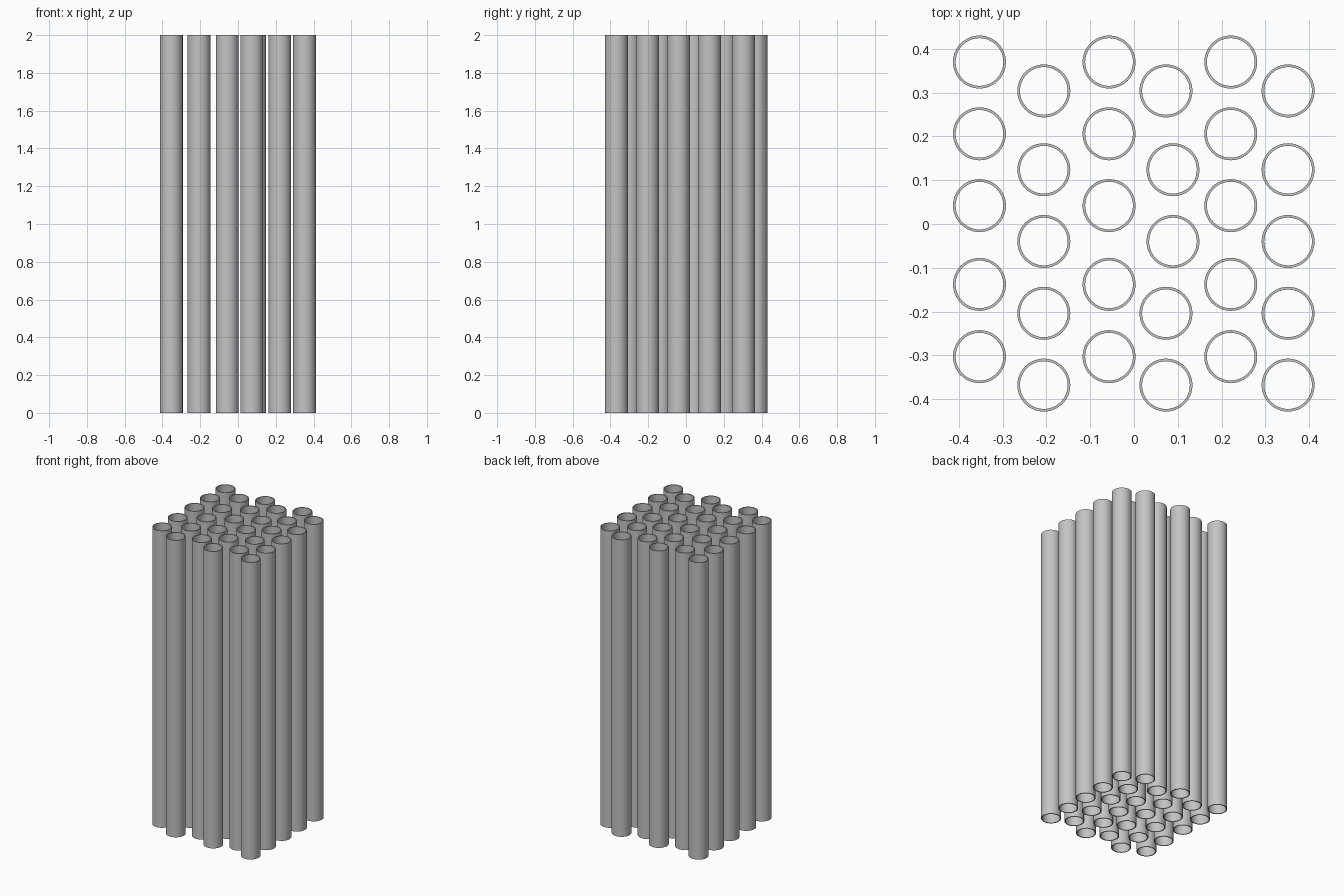
import bpy
import bmesh
import math

OUTER, INNER, HEIGHT, SIDES = 0.0605, 0.0545, 2.0, 48

cube = bpy.data.objects.get("Cube")
if cube:
    bpy.data.objects.remove(cube, do_unlink=True)

# One plain grey for every tube
grey = bpy.data.materials.new("plain grey")
grey.use_nodes = True
colour = (0.55, 0.55, 0.55, 1.0)
grey.diffuse_color = colour
grey.node_tree.nodes["Principled BSDF"].inputs["Base Color"].default_value = colour


def tube_mesh():
    """Open hollow tube: a ring profile swept around the z axis."""
    bm = bmesh.new()
    profile = [(OUTER, 0), (OUTER, HEIGHT), (INNER, HEIGHT), (INNER, 0)]
    verts = [bm.verts.new((r, 0, z)) for r, z in profile]
    edges = [bm.edges.new((verts[i], verts[(i + 1) % 4])) for i in range(4)]
    bmesh.ops.spin(bm, geom=verts + edges, cent=(0, 0, 0), axis=(0, 0, 1),
                   angle=math.tau, steps=SIDES, use_merge=True)
    bmesh.ops.remove_doubles(bm, verts=bm.verts, dist=0.0001)
    bmesh.ops.recalc_face_normals(bm, faces=bm.faces)
    # Smooth walls, crisp rims
    for face in bm.faces:
        face.smooth = True
    for edge in bm.edges:
        edge.smooth = edge.calc_face_angle(0) < math.radians(30)
    mesh = bpy.data.meshes.new("tube")
    bm.to_mesh(mesh)
    bm.free()
    mesh.materials.append(grey)
    return mesh


# Staggered rows of tubes
back_rows = [0.37, 0.206, 0.042, -0.138, -0.303]
front_rows = [0.304, 0.124, -0.04, -0.204, -0.368]
columns = [-0.353, -0.206, -0.057, 0.073, 0.221, 0.352]
mesh = tube_mesh()
for c, x in enumerate(columns):
    for r, y in enumerate(front_rows if c % 2 else back_rows):
        # Two tubes of the fourth column sit slightly to the left
        shift = 0.016 if c == 3 and r in (1, 2) else 0
        tube = bpy.data.objects.new(f"tube_{c + 1}_{r + 1}", mesh)
        tube.location = (x + shift, y, 0)
        bpy.context.collection.objects.link(tube)
